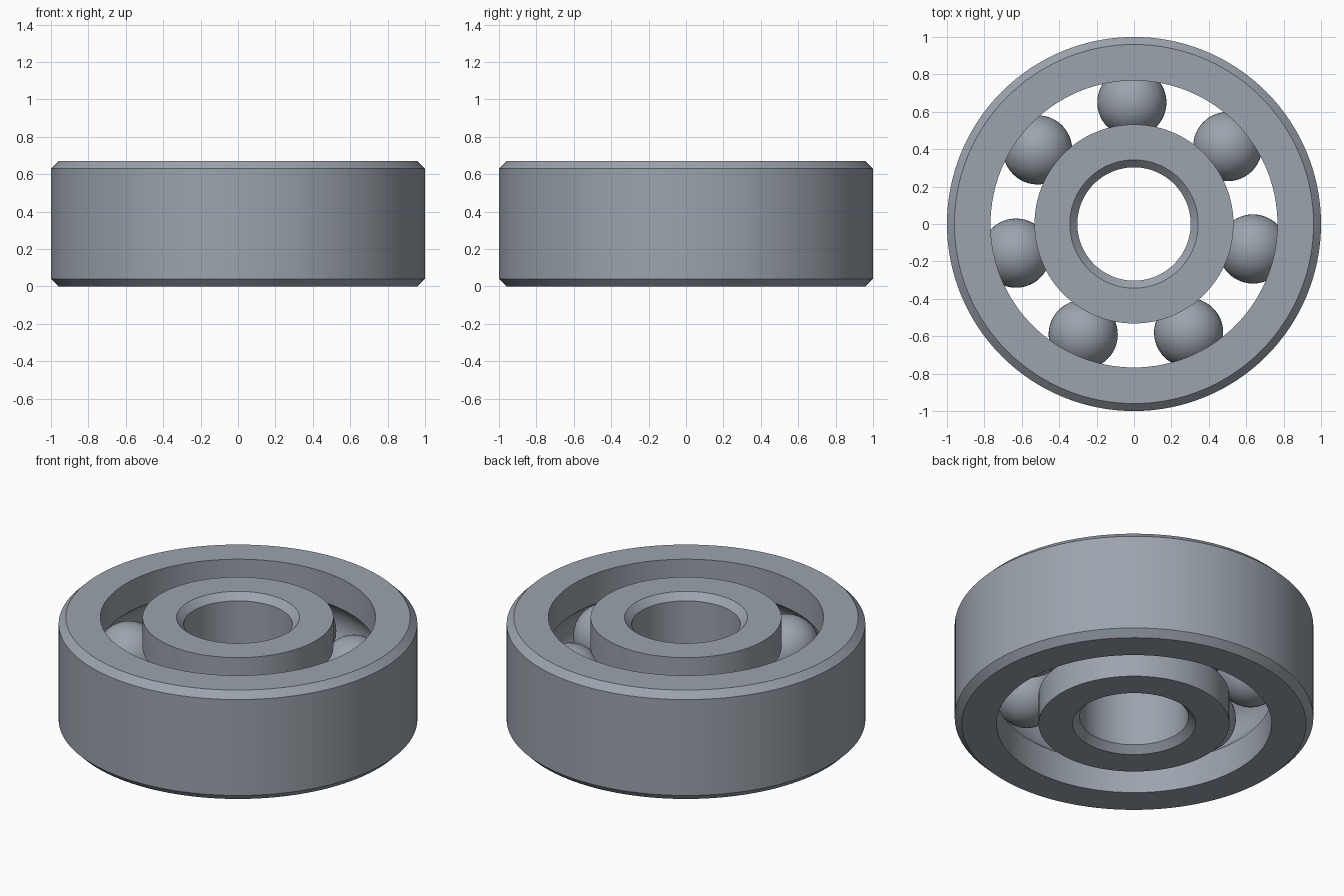
import bpy, bmesh, math
from mathutils import Matrix, Vector

cube = bpy.data.objects.get("Cube")
if cube:
    bpy.data.objects.remove(cube, do_unlink=True)

HEIGHT, MID = 0.67, 0.335
PITCH, BALL, GROOVE = 0.65, 0.185, 0.19
CHAMFER, BALLS = 0.04, 7

steel = bpy.data.materials.new("steel grey")
steel.use_nodes = True
colour = (0.33, 0.37, 0.42, 1)
steel.diffuse_color = colour
steel.node_tree.nodes["Principled BSDF"].inputs["Base Color"].default_value = colour


def finish(name, bm):
    """Turn a bmesh into a smooth steel object."""
    bmesh.ops.recalc_face_normals(bm, faces=bm.faces)
    mesh = bpy.data.meshes.new(name)
    bm.to_mesh(mesh)
    bm.free()
    obj = bpy.data.objects.new(name, mesh)
    bpy.context.collection.objects.link(obj)
    mesh.materials.append(steel)
    bpy.ops.object.select_all(action="DESELECT")
    obj.select_set(True)
    bpy.context.view_layer.objects.active = obj
    bpy.ops.object.shade_smooth_by_angle(angle=math.radians(25))
    return obj


def race(name, chamfered, wall):
    """Spin a ring with a chamfered plain side and a grooved wall."""
    side = 1 if wall > PITCH else -1
    inset = chamfered - side * CHAMFER
    profile = [(wall, 0), (inset, 0), (chamfered, CHAMFER),
               (chamfered, HEIGHT - CHAMFER), (inset, HEIGHT), (wall, HEIGHT)]
    # Circular ball track, from top to bottom
    spread = math.acos(abs(wall - PITCH) / GROOVE)
    for i in range(17):
        a = spread * (1 - i / 8)
        profile.append((PITCH + side * GROOVE * math.cos(a), MID + GROOVE * math.sin(a)))
    bm = bmesh.new()
    verts = [bm.verts.new((r, 0, z)) for r, z in profile]
    edges = [bm.edges.new((v, verts[i - 1])) for i, v in enumerate(verts)]
    bmesh.ops.spin(bm, geom=verts + edges, cent=(0, 0, 0), axis=(0, 0, 1),
                   angle=math.tau, steps=128, use_duplicate=False)
    bmesh.ops.remove_doubles(bm, verts=bm.verts, dist=0.0001)
    finish(name, bm)


race("outer_ring", 1.0, 0.767)
race("inner_ring", 0.303, 0.532)

# Balls evenly spaced between the rings
for i in range(BALLS):
    a = math.radians(91) + i * math.tau / BALLS
    place = Vector((PITCH * math.cos(a), PITCH * math.sin(a), MID))
    bm = bmesh.new()
    bmesh.ops.create_uvsphere(bm, u_segments=48, v_segments=24, radius=BALL,
                              matrix=Matrix.Translation(place))
    finish(f"ball_{i + 1}", bm)
